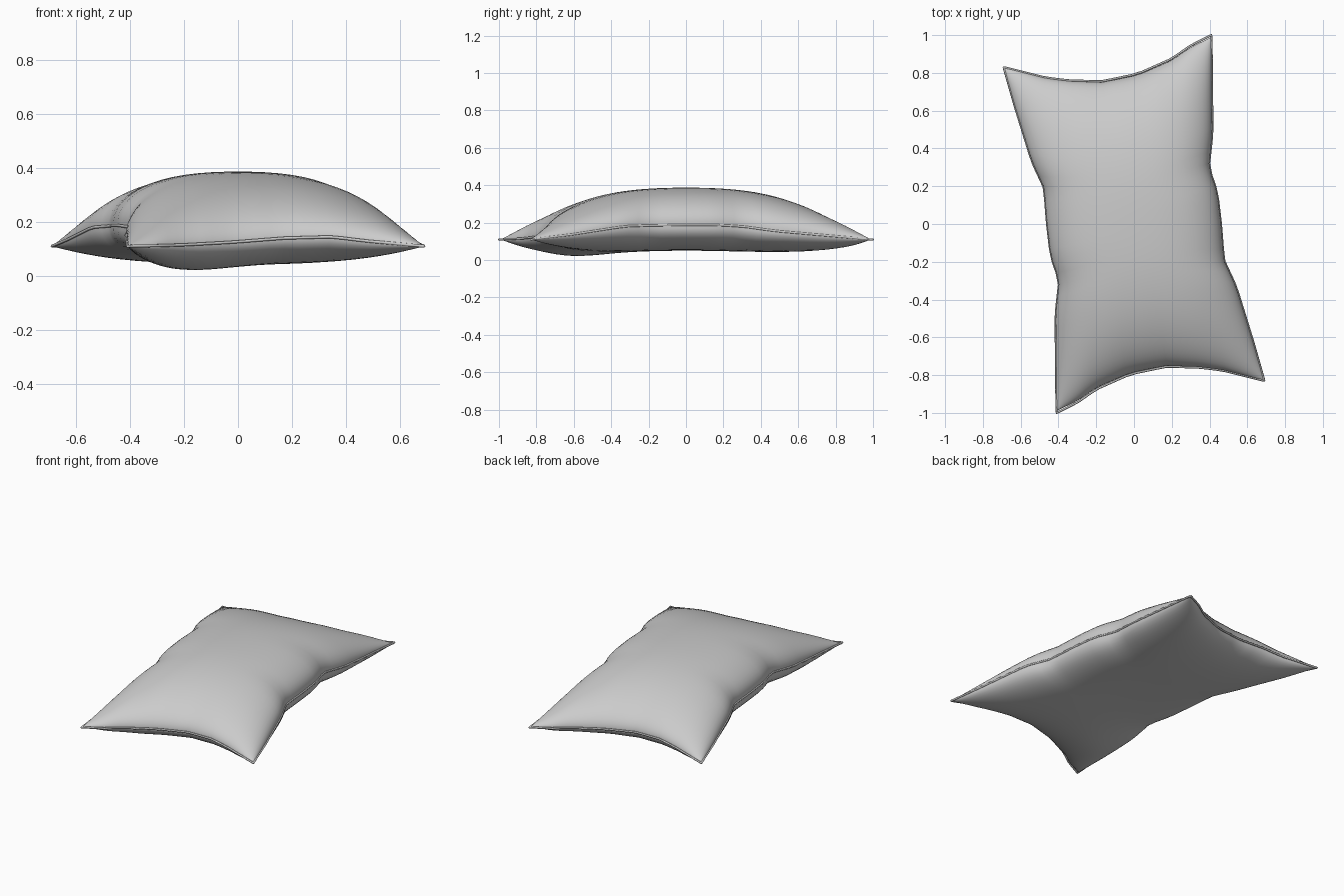
import bpy, bmesh
from math import cos, pi, exp
from mathutils import Vector

if "Cube" in bpy.data.objects:
    bpy.data.objects.remove(bpy.data.objects["Cube"])

# Seam outline: left side (back to front) and back end (left to right);
# the other two sides are the same curves turned half a turn
LEFT = [(-.69, .83, .11), (-.63, .62, .135), (-.54, .33, .18), (-.475, .19, .185),
        (-.46, 0, .187), (-.44, -.17, .187), (-.395, -.3, .18), (-.415, -.48, .155),
        (-.41, -.99, .11)]
BACK = [(-.69, .83, .11), (-.47, .775, .13), (-.35, .76, .145), (-.17, .755, .14),
        (.02, .795, .125), (.2, .875, .115), (.3, .945, .112), (.41, 1, .11)]


def turned(pts):
    return [(-x, -y, z) for x, y, z in pts][::-1]


def sampler(pts):
    pts = [Vector(p) for p in pts]
    run = [0]
    for a, b in zip(pts, pts[1:]):
        run.append(run[-1] + (b - a).length)

    def at(t):
        d = t * run[-1]
        for i in range(len(pts) - 1):
            if d <= run[i + 1] + 1e-6:
                return pts[i].lerp(pts[i + 1], (d - run[i]) / (run[i + 1] - run[i]))
        return pts[-1].copy()
    return at


left, back = sampler(LEFT[::-1]), sampler(BACK)
right, front = sampler(turned(LEFT)[::-1][::-1]), sampler(turned(BACK))
right = sampler([(-x, -y, z) for x, y, z in LEFT])


def seam(u, v):
    """Patch stretched between the four seam curves."""
    c = [front(0), front(1), back(0), back(1)]
    return (front(u) * (1 - v) + back(u) * v + left(v) * (1 - u) + right(v) * u
            - c[0] * (1 - u) * (1 - v) - c[1] * u * (1 - v)
            - c[2] * (1 - u) * v - c[3] * u * v)


def puff(t, a):
    return max(0, 1 - abs(2 * t - 1) ** a) ** .5


def surface(u, v, top):
    p = seam(u, v)
    x, y = p.x, p.y
    if top:
        f = puff(u, 2.6) * puff(v, 2.8)
        goal = .387 - .04 * (x / .55) ** 2 - .06 * (y / .8) ** 2
    else:
        f = puff(u, 3.2) * puff(v, 4)
        goal = .05 - .03 * (y / .65) ** 2
        goal -= .03 * exp(-((x + .2) ** 2 + (y + .63) ** 2) / .06)
    p.z += (goal - p.z) * f
    # filling pushes the long sides outward
    p.x += .03 * f * (2 * u - 1) * (4 * v * (1 - v)) ** 2
    return p


NU, NV = 32, 44
us = [(1 - cos(pi * i / NU)) / 2 for i in range(NU + 1)]
vs = [(1 - cos(pi * j / NV)) / 2 for j in range(NV + 1)]

# Pillow body: upper and lower cloth sharing the seam
bm = bmesh.new()
for top in (True, False):
    g = [[bm.verts.new(surface(u, v, top)) for u in us] for v in vs]
    for j in range(NV):
        for i in range(NU):
            q = [g[j][i], g[j][i + 1], g[j + 1][i + 1], g[j + 1][i]]
            bm.faces.new(q if top else q[::-1])
bmesh.ops.remove_doubles(bm, verts=bm.verts, dist=1e-5)
bmesh.ops.recalc_face_normals(bm, faces=bm.faces)
me = bpy.data.meshes.new("pillow")
bm.to_mesh(me)
bm.free()
body = bpy.data.objects.new("pillow", me)
bpy.context.collection.objects.link(body)
bpy.context.view_layer.objects.active = body
body.select_set(True)
bpy.ops.object.shade_smooth_by_angle(angle=1.0)

# Piping along the seam
loop = ([front(u) for u in us[:-1]] + [right(v) for v in vs[:-1]]
        + [back(u) for u in us[:0:-1]] + [left(v) for v in vs[:0:-1]])
cu = bpy.data.curves.new("seam_piping", 'CURVE')
cu.dimensions = '3D'
cu.bevel_depth = .006
cu.bevel_resolution = 1
sp = cu.splines.new('POLY')
sp.points.add(len(loop) - 1)
for pt, p in zip(sp.points, loop):
    pt.co = (p.x, p.y, p.z, 1)
sp.use_cyclic_u = True
bpy.context.collection.objects.link(bpy.data.objects.new("seam_piping", cu))
